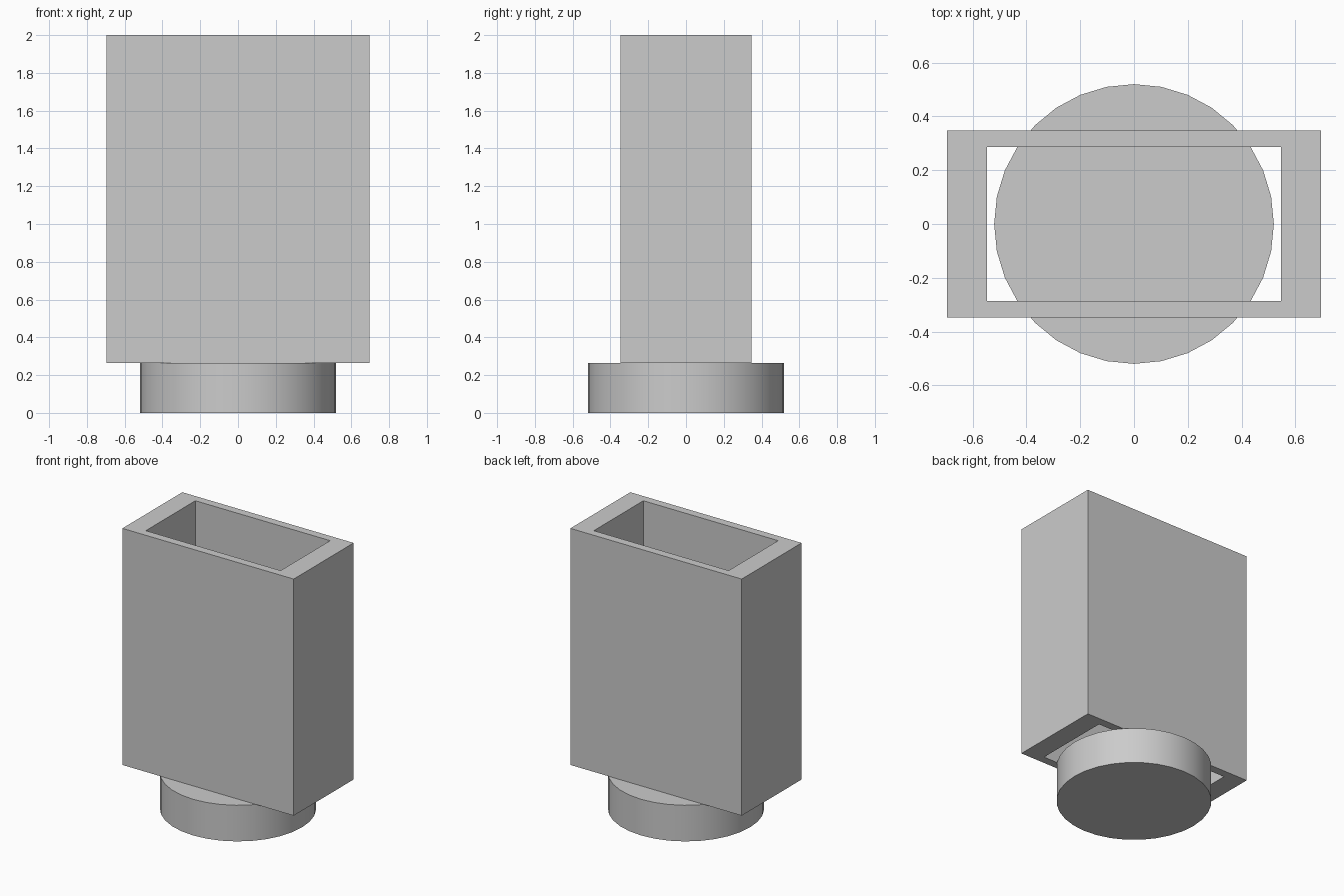
import bpy
import bmesh

cube = bpy.data.objects.get("Cube")
if cube:
    bpy.data.objects.remove(cube, do_unlink=True)

HEIGHT = 2.0
BASE_HEIGHT = 0.265

grey = bpy.data.materials.new("light grey")
grey.use_nodes = True
colour = (0.6, 0.6, 0.6, 1.0)
grey.diffuse_color = colour
grey.node_tree.nodes["Principled BSDF"].inputs["Base Color"].default_value = colour


def ring(bm, half_x, half_y, z):
    corners = [(-1, -1), (1, -1), (1, 1), (-1, 1)]
    return [bm.verts.new((sx * half_x, sy * half_y, z)) for sx, sy in corners]


# Rectangular sleeve, open at both ends
bm = bmesh.new()
outer, inner = (0.695, 0.347), (0.547, 0.287)
loops = [ring(bm, *outer, BASE_HEIGHT), ring(bm, *outer, HEIGHT),
         ring(bm, *inner, HEIGHT), ring(bm, *inner, BASE_HEIGHT)]
for a, b in zip(loops, loops[1:] + loops[:1]):
    for i in range(4):
        j = (i + 1) % 4
        bm.faces.new((a[i], a[j], b[j], b[i]))
bmesh.ops.recalc_face_normals(bm, faces=bm.faces)
mesh = bpy.data.meshes.new("sleeve")
bm.to_mesh(mesh)
bm.free()
mesh.materials.append(grey)
sleeve = bpy.data.objects.new("sleeve", mesh)
bpy.context.collection.objects.link(sleeve)

# Round base disc
bpy.ops.mesh.primitive_cylinder_add(vertices=32, radius=0.52, depth=BASE_HEIGHT,
                                    location=(0, 0, BASE_HEIGHT / 2))
base = bpy.context.object
base.name = "round_base"
base.data.materials.append(grey)
bpy.ops.object.shade_smooth_by_angle()
